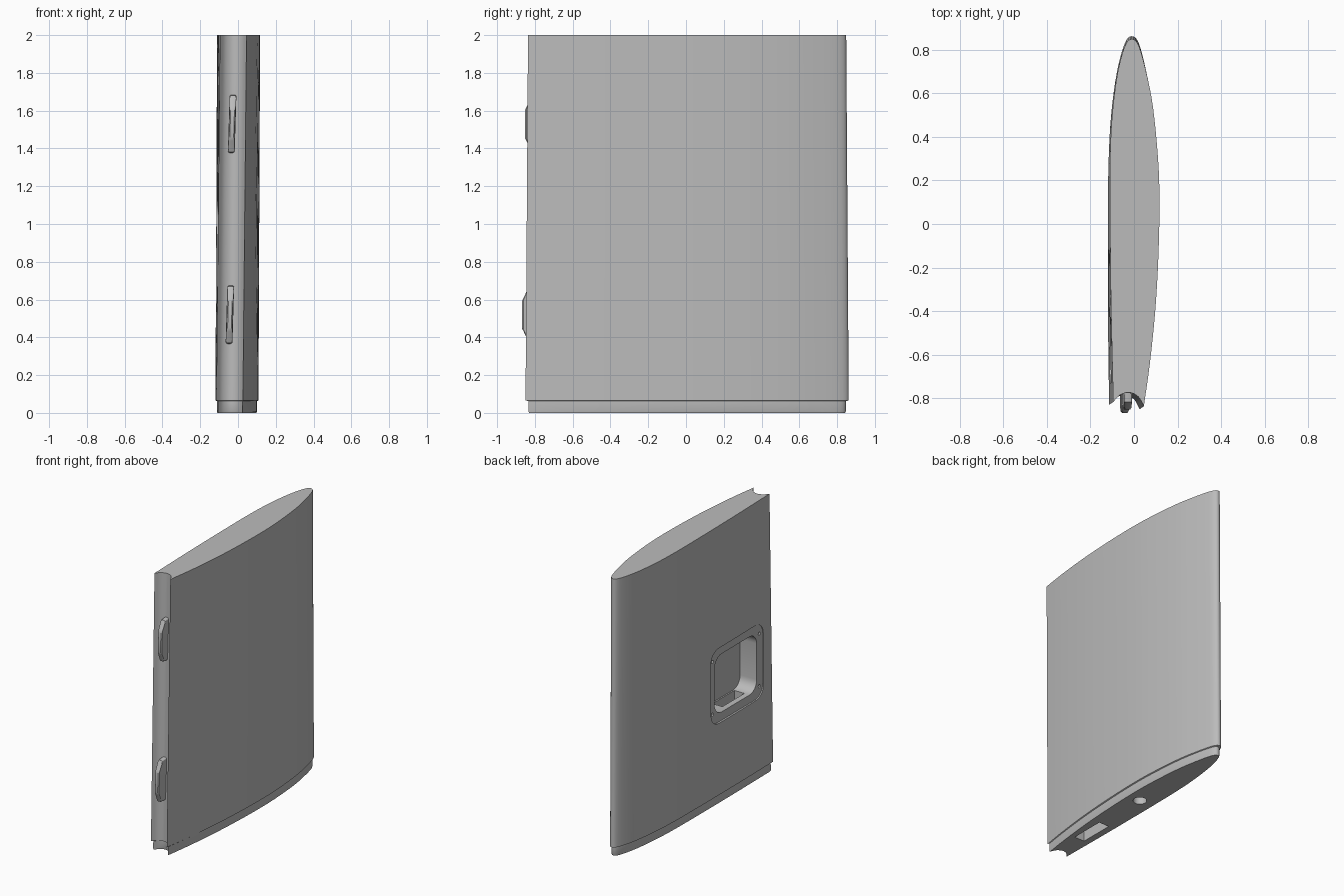
import bpy, bmesh, math
from mathutils import Vector

if "Cube" in bpy.data.objects:
    bpy.data.objects.remove(bpy.data.objects["Cube"])

grey = bpy.data.materials.new("light_grey")
grey.diffuse_color = (0.5, 0.5, 0.5, 1)
grey.use_nodes = True
grey.node_tree.nodes["Principled BSDF"].inputs["Base Color"].default_value = grey.diffuse_color


def make(name, rings):
    """Skin a stack of equal-length closed rings and cap both ends."""
    bm = bmesh.new()
    loops = [[bm.verts.new(p) for p in ring] for ring in rings]
    n = len(loops[0])
    for a, b in zip(loops, loops[1:]):
        for i in range(n):
            j = (i + 1) % n
            bm.faces.new((a[i], a[j], b[j], b[i]))
    bm.faces.new(loops[0][::-1])
    bm.faces.new(loops[-1])
    bmesh.ops.recalc_face_normals(bm, faces=bm.faces)
    mesh = bpy.data.meshes.new(name)
    bm.to_mesh(mesh)
    bm.free()
    mesh.materials.append(grey)
    ob = bpy.data.objects.new(name, mesh)
    bpy.context.collection.objects.link(ob)
    return ob


def curve(points, steps=4):
    """Catmull-Rom curve through the points, end points included."""
    p = [Vector(q) for q in points]
    p = [2 * p[0] - p[1]] + p + [2 * p[-1] - p[-2]]
    out = []
    for a, b, c, d in zip(p, p[1:], p[2:], p[3:]):
        for k in range(steps):
            t = k / steps
            out.append(0.5 * (2 * b + (c - a) * t + (2 * a - 5 * b + 4 * c - d) * t * t
                              + (3 * b - a - 3 * c + d) * t ** 3))
    return out + [p[-2]]


def rounded(u0, u1, v0, v1, r, seg=6):
    """Rounded rectangle outline."""
    pts = []
    for k, (cu, cv) in enumerate(((u1 - r, v1 - r), (u0 + r, v1 - r),
                                  (u0 + r, v0 + r), (u1 - r, v0 + r))):
        for s in range(seg + 1):
            a = math.pi / 2 * (k + s / seg)
            pts.append((cu + r * math.cos(a), cv + r * math.sin(a)))
    return pts


def circle(u, v, r, n=24):
    return [(u + r * math.cos(2 * math.pi * i / n),
             v + r * math.sin(2 * math.pi * i / n)) for i in range(n)]


def prism_x(name, outline, x0, x1):
    return make(name, [[(x, u, v) for u, v in outline] for x in (x0, x1)])


def prism_z(name, outline, z0, z1):
    return make(name, [[(u, v, z) for u, v in outline] for z in (z0, z1)])


# Foil cross-section: right skin, rounded nose, flatter left skin
skin = curve([(0.025, -0.85), (0.055, -0.65), (0.083, -0.4), (0.1, -0.15),
              (0.108, 0.1), (0.104, 0.3), (0.084, 0.54), (0.056, 0.7),
              (0.022, 0.83), (-0.01, 0.862), (-0.042, 0.83), (-0.078, 0.7),
              (-0.105, 0.5), (-0.117, 0.28), (-0.12, 0), (-0.12, -0.4),
              (-0.115, -0.83)])
# Concave groove along the trailing edge
groove = curve([(-0.115, -0.83), (-0.085, -0.798), (-0.042, -0.785),
                (0.0, -0.805), (0.025, -0.85)])
profile = skin + groove[1:-1]


def section(z, sx=1.0, sy=1.0):
    """Cross-section at height z; it leans and shortens slightly upward."""
    t = z / 2
    return [(p.x * sx + t * 0.02 * (0.86 - p.y) / 1.7,
             p.y * sy * (1 - 0.016 * t), z) for p in profile]


# Panel with a stepped, bevelled foot
panel = make("foil_panel", [section(0, 0.9, 0.977), section(0.008, 0.93, 0.982),
                            section(0.062, 0.93, 0.982), section(0.066, 1.0, 1.0),
                            section(2.0)])

# Cutters: hatch ledge, hatch pocket, foot channel, foot socket, screw holes
cutters = [
    prism_x("ledge_cutter", rounded(-0.73, -0.12, 0.58, 1.12, 0.09), -0.3, -0.102),
    prism_x("pocket_cutter", rounded(-0.66, -0.18, 0.64, 1.06, 0.08), -0.31, 0.03),
    prism_z("channel_cutter", [(-0.06, -0.58), (0.02, -0.58), (0.02, -0.33), (-0.06, -0.33)],
            -0.1, 0.75),
    prism_z("socket_cutter", circle(0.0, 0.06, 0.045), -0.1, 0.12),
]
for y in (-0.69, -0.155):
    for z in (0.66, 1.04):
        cutters.append(prism_x("screw_cutter", circle(y, z, 0.012, 12), -0.29, -0.085))

bpy.context.view_layer.objects.active = panel
for c in cutters:
    mod = panel.modifiers.new("cut", 'BOOLEAN')
    mod.operation = 'DIFFERENCE'
    mod.solver = 'EXACT'
    mod.object = c
    bpy.ops.object.modifier_apply(modifier=mod.name)
    bpy.data.objects.remove(c, do_unlink=True)


# Trailing-edge lugs: tapered blocks sitting in the groove, leaning slightly
def lug(name, x, y, z):
    rings = []
    for depth, half, w in ((0.09, 0.155, 0.018), (0.035, 0.15, 0.018),
                           (0.008, 0.09, 0.016), (0.0, 0.075, 0.010)):
        outline = rounded(-w, w, -half, half, w * 0.6, 3)
        rings.append([(x + u + 0.03 * v, y + depth, z + v) for u, v in outline])
    return make(name, rings)


lugs = [lug("lower_lug", -0.043, -0.867, 0.52), lug("upper_lug", -0.031, -0.852, 1.53)]

# Smooth shading with crisp edges
for ob in [panel] + lugs:
    bpy.ops.object.select_all(action='DESELECT')
    ob.select_set(True)
    bpy.context.view_layer.objects.active = ob
    bpy.ops.object.shade_smooth_by_angle(angle=math.radians(30))
